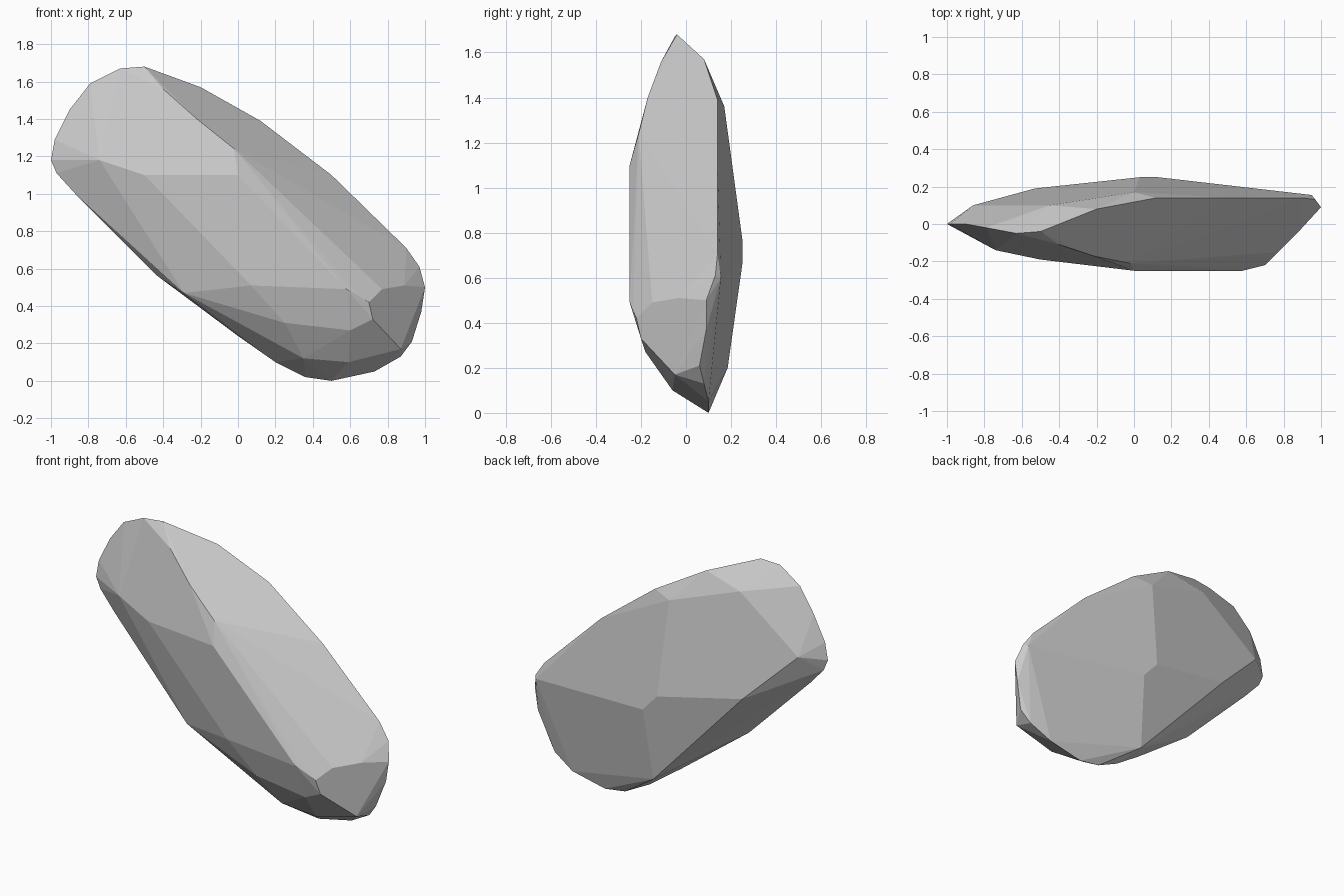
import bpy, bmesh

# Outer rim of the stone, clockwise from the left tip
rim = [(-1, 0, 1.18), (-.98, 0, 1.29), (-.9, 0, 1.45), (-.79, -.02, 1.59),
       (-.63, -.05, 1.67), (-.5, -.04, 1.68), (-.2, .08, 1.57), (.12, .14, 1.39),
       (.5, .14, 1.10), (.9, .14, .71), (.97, .13, .61), (1, .09, .5),
       (.98, .09, .37), (.93, .06, .21), (.87, .08, .13), (.73, .1, .05),
       (.5, .1, 0), (.36, .1, .02), (.2, .08, .1), (0, .04, .24),
       (-.43, -.02, .56), (-.87, -.01, 1.0), (-.97, 0, 1.11)]

# Corners of the chipped front facets
front = [(-.74, -.14, 1.18), (-.5, -.19, 1.1), (0, -.25, 1.1), (-.02, -.21, 1.24),
         (-.22, -.17, 1.4), (-.4, -.11, 1.56), (.58, -.25, .49), (.07, -.21, .51),
         (-.29, -.1, .47), (.7, -.22, .42), (.64, -.235, .46),
         (.25, -.17, .31), (.6, -.18, .27), (.35, -.06, .12), (.59, -.06, .10)]

# Flat chip at the right end lies on one slanted plane
end_chip = [(x, x - .92, z) for x, z in
            ((.77, .49), (.89, .51), (.87, .17), (.72, .33))]

# Low ridge and border of the back facets
back = [(.03, .25, .77), (.13, .25, .66), (0, .17, 1.36), (-.45, .1, 1.51),
        (-.86, .1, 1.2), (-.53, .19, .88), (.1, .185, .2), (.95, .155, .6)]

bm = bmesh.new()
for p in rim + front + end_chip + back:
    bm.verts.new(p)
hull = bmesh.ops.convex_hull(bm, input=bm.verts)
loose = {g for g in hull["geom_interior"] + hull["geom_unused"]
         if isinstance(g, bmesh.types.BMVert)}
bmesh.ops.delete(bm, geom=list(loose), context='VERTS')

# Merge nearly coplanar triangles into broad facets
bmesh.ops.dissolve_limit(bm, angle_limit=.06, verts=bm.verts, edges=bm.edges)
bmesh.ops.recalc_face_normals(bm, faces=bm.faces)

mesh = bpy.data.meshes.new("stone")
bm.to_mesh(mesh)
bm.free()
stone = bpy.data.objects.new("stone", mesh)
bpy.context.collection.objects.link(stone)
